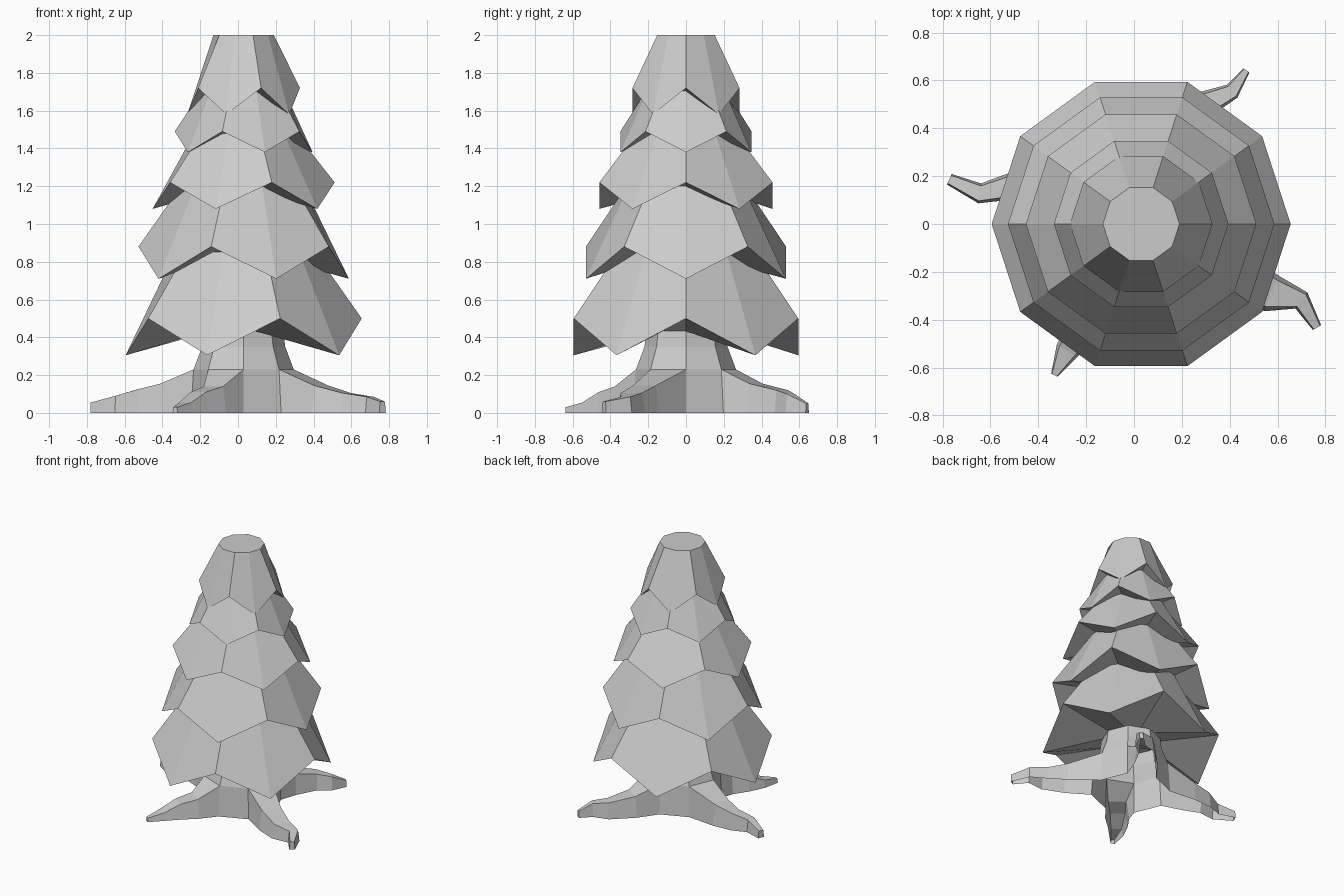
import bpy
import bmesh
import math
from mathutils import Vector

if "Cube" in bpy.data.objects:
    bpy.data.objects.remove(bpy.data.objects["Cube"], do_unlink=True)

grey = bpy.data.materials.new("plain_grey")
grey.use_nodes = True
colour = (0.6, 0.6, 0.6, 1)
grey.diffuse_color = colour
grey.node_tree.nodes["Principled BSDF"].inputs["Base Color"].default_value = colour

CENTRE_X = 0.03


def loft(name, rings, keep=lambda band, side: True, cap_start=False, cap_end=False):
    """Skin equal-sized rings of points, leaving out the faces keep() rejects."""
    bm = bmesh.new()
    rows = [[bm.verts.new(p) for p in pts] for pts in rings]
    n = len(rows[0])
    for band, (a, b) in enumerate(zip(rows, rows[1:])):
        for i in range(n):
            j = (i + 1) % n
            if keep(band, i):
                bm.faces.new((a[i], a[j], b[j], b[i]))
    if cap_start:
        bm.faces.new(rows[0][::-1])
    if cap_end:
        bm.faces.new(rows[-1])
    mesh = bpy.data.meshes.new(name)
    bm.to_mesh(mesh)
    bm.free()
    mesh.materials.append(grey)
    obj = bpy.data.objects.new(name, mesh)
    bpy.context.collection.objects.link(obj)


def ring(radius, heights, sides=10):
    """Regular ring whose points alternate between the given heights."""
    pts = []
    for i in range(sides):
        a = math.tau * i / sides
        pts.append(Vector((CENTRE_X + radius * math.cos(a), radius * math.sin(a),
                           heights[i % len(heights)])))
    return pts


# Foliage tiers: rim radius, even and odd rim heights, top radius, top height
tiers = [
    (0.625, 0.50, 0.305, 0.33, 0.92),
    (0.557, 0.71, 0.88, 0.29, 1.26),
    (0.482, 1.22, 1.08, 0.23, 1.54),
    (0.365, 1.38, 1.49, 0.20, 1.74),
    (0.298, 1.72, 1.58, 0.16, 2.00),
]
for k, (rim, even, odd, top_r, top_z) in enumerate(tiers):
    loft(f"foliage_tier_{k + 1}", [
        ring(rim * 0.33, [(even + odd) / 2 + 0.03]),
        ring(rim, [even, odd]),
        ring(top_r, [top_z]),
    ], cap_start=True, cap_end=True)

# Hollow trunk: every other side of the foot is left open for a root
foot = ring(0.28, [0.0], 8)
collar = ring(0.265, [0.23], 8)
loft("trunk", [foot, collar, ring(0.22, [0.35], 8), ring(0.2, [0.5], 8)],
     keep=lambda band, side: band > 0 or side % 2 == 0)

# Roots grow from the open sides: x, y, half width and height along each path
roots = {
    "back_root": (1, [(0.20, 0.37, 0.085, 0.155), (0.31, 0.51, 0.055, 0.12),
                      (0.41, 0.555, 0.035, 0.10), (0.47, 0.642, 0.015, 0.05)]),
    "right_root": (3, [(-0.40, 0.135, 0.085, 0.155), (-0.53, 0.155, 0.055, 0.125),
                       (-0.645, 0.128, 0.042, 0.09), (-0.772, 0.187, 0.024, 0.055)]),
    "front_root": (5, [(-0.13, -0.34, 0.085, 0.14), (-0.21, -0.43, 0.07, 0.11),
                       (-0.28, -0.53, 0.05, 0.055), (-0.333, -0.632, 0.015, 0.03)]),
    "left_root": (7, [(0.44, -0.22, 0.095, 0.145), (0.575, -0.29, 0.08, 0.105),
                      (0.70, -0.32, 0.042, 0.085), (0.765, -0.433, 0.02, 0.06)]),
}
for name, (side, steps) in roots.items():
    nxt = (side + 1) % 8
    sections = [[foot[nxt], foot[side], collar[side], collar[nxt]]]
    centres = [(foot[side] + foot[nxt]) / 2] + [Vector((x, y, 0)) for x, y, w, h in steps]
    for i, (x, y, w, h) in enumerate(steps, 1):
        ahead = centres[min(i + 1, len(steps))]
        along = (ahead - centres[i - 1]).normalized()
        across = Vector((-along.y, along.x, 0)) * w
        up = Vector((0, 0, h))
        c = centres[i]
        sections.append([c + across, c - across,
                         c - across * 0.75 + up, c + across * 0.75 + up])
    # The underside stays open to the hollow trunk
    loft(name, sections, keep=lambda band, edge: edge > 0, cap_end=True)
